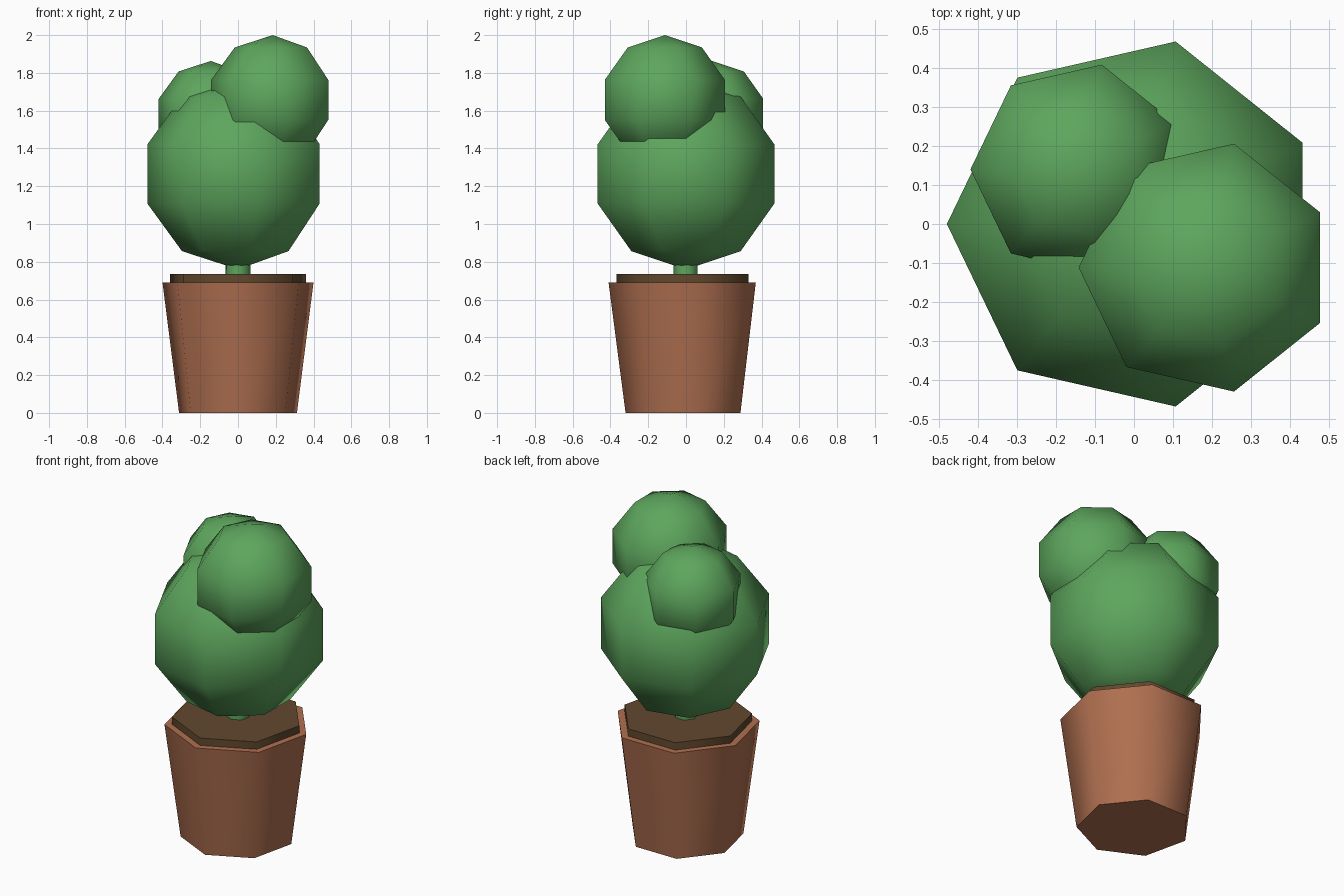
import bpy, bmesh
from math import sin, cos, pi, radians

if "Cube" in bpy.data.objects:
    bpy.data.objects.remove(bpy.data.objects["Cube"])

SIDES = 7

def material(name, rgb):
    m = bpy.data.materials.new(name)
    m.diffuse_color = (*rgb, 1)
    m.use_nodes = True
    m.node_tree.nodes["Principled BSDF"].inputs["Base Color"].default_value = m.diffuse_color
    return m

GREEN = material("leaf_green", (0.11, 0.38, 0.11))
CLAY = material("terracotta", (0.43, 0.16, 0.08))
SOIL = material("soil_brown", (0.12, 0.065, 0.027))

def lathe(name, profile, start, mat, location=(0, 0, 0), smooth_angle=50):
    """Revolve an (r, z) profile, listed bottom to top and starting and ending at r = 0."""
    bm = bmesh.new()
    rings = []
    for r, z in profile:
        if r == 0:
            rings.append([bm.verts.new((0, 0, z))] * SIDES)
        else:
            angles = [start + 2 * pi * i / SIDES for i in range(SIDES)]
            rings.append([bm.verts.new((r * cos(a), r * sin(a), z)) for a in angles])
    for low, high in zip(rings, rings[1:]):
        for i in range(SIDES):
            j = (i + 1) % SIDES
            quad = dict.fromkeys((low[i], low[j], high[j], high[i]))
            bm.faces.new(list(quad))
    bmesh.ops.recalc_face_normals(bm, faces=bm.faces)
    mesh = bpy.data.meshes.new(name)
    bm.to_mesh(mesh)
    bm.free()
    mesh.materials.append(mat)
    obj = bpy.data.objects.new(name, mesh)
    obj.location = location
    bpy.context.collection.objects.link(obj)
    bpy.ops.object.select_all(action='DESELECT')
    obj.select_set(True)
    bpy.context.view_layer.objects.active = obj
    bpy.ops.object.shade_smooth_by_angle(angle=radians(smooth_angle))
    return obj

def tapered(name, r0, r1, z0, z1, mat):
    return lathe(name, [(0, z0), (r0, z0), (r1, z1), (0, z1)], -pi / 2, mat, smooth_angle=60)

def ball(name, radius, location):
    # five latitude bands between the poles
    lat = [radians(a) for a in (-54, -18, 18, 54)]
    rings = [(radius * cos(a), radius * sin(a)) for a in lat]
    return lathe(name, [(0, -radius), *rings, (0, radius)], pi, GREEN, location, 80)

# Pot, soil and stem
tapered("pot", 0.32, 0.41, 0, 0.69, CLAY)
tapered("soil", 0.368, 0.368, 0.64, 0.735, SOIL)
tapered("stem", 0.067, 0.067, 0.70, 0.95, GREEN)

# Clipped foliage balls
ball("main_foliage", 0.505, (0, 0, 1.265))
ball("right_foliage", 0.343, (0.184, -0.112, 1.657))
ball("left_foliage", 0.29, (-0.144, 0.14, 1.573))
